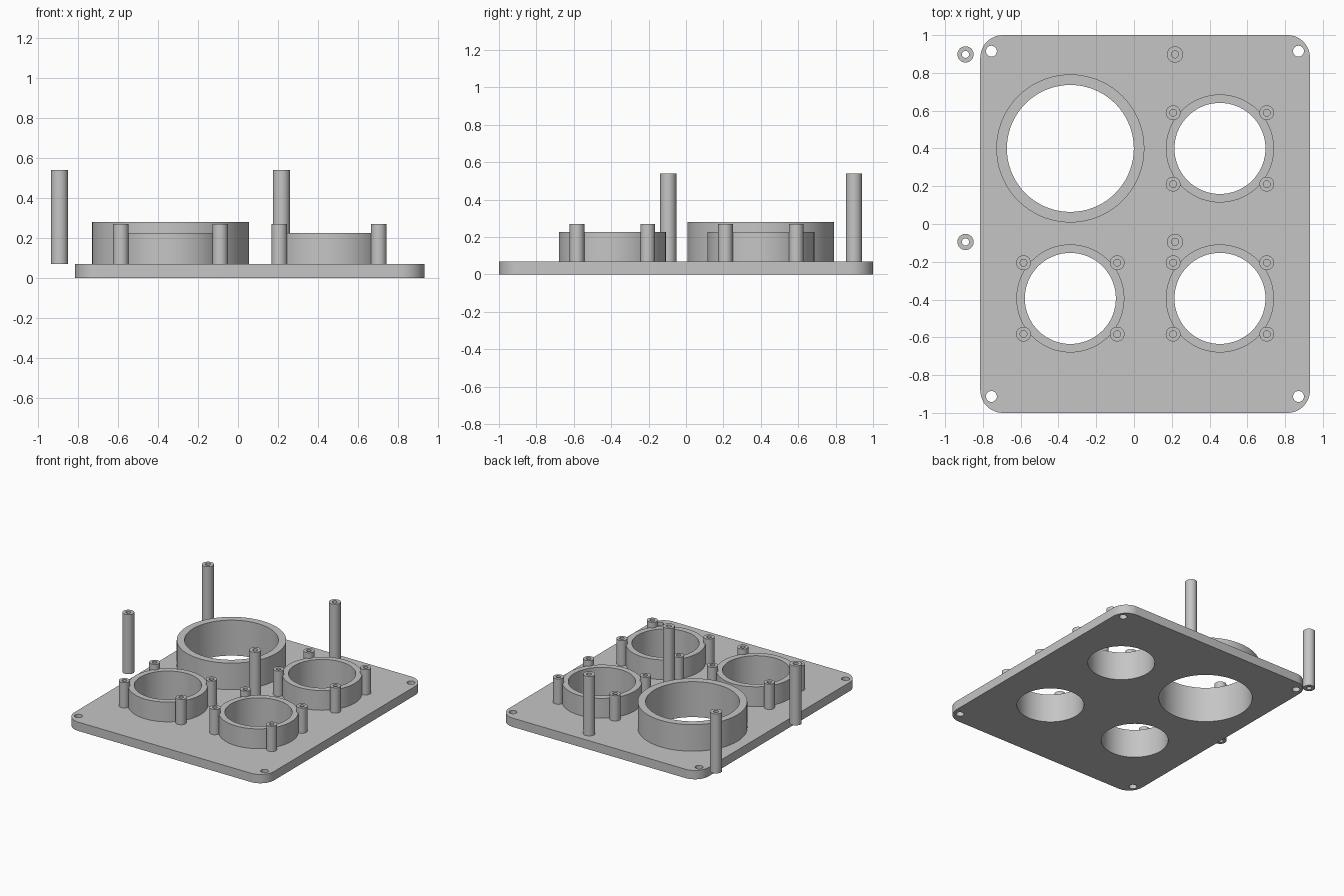
import bpy, bmesh, math
from mathutils import Vector

cube = bpy.data.objects.get("Cube")
if cube:
    bpy.data.objects.remove(cube, do_unlink=True)

# One plain grey plastic
grey = bpy.data.materials.new("grey_plastic")
grey.use_nodes = True
colour = (0.56, 0.56, 0.56, 1)
grey.diffuse_color = colour
grey.node_tree.nodes["Principled BSDF"].inputs["Base Color"].default_value = colour

PLATE_TOP = 0.07
parts = []


def circle(x, y, r, n):
    return [(x + r * math.cos(math.tau * i / n), y + r * math.sin(math.tau * i / n))
            for i in range(n)]


def rounded_rect(x0, x1, y0, y1, r, n=12):
    corners = [(x1 - r, y1 - r), (x0 + r, y1 - r), (x0 + r, y0 + r), (x1 - r, y0 + r)]
    points = []
    for quarter, (cx, cy) in enumerate(corners):
        for i in range(n + 1):
            a = (quarter + i / n) * math.pi / 2
            points.append((cx + r * math.cos(a), cy + r * math.sin(a)))
    return points


def extruded(name, loops, z0, z1):
    """Extrude an outline with holes; a plain ring gets clean quads."""
    bm = bmesh.new()
    edges = []
    for loop in loops:
        verts = [bm.verts.new((x, y, z0)) for x, y in loop]
        edges += [bm.edges.new((v, verts[i - 1])) for i, v in enumerate(verts)]
    if len(loops) == 2:
        bmesh.ops.bridge_loops(bm, edges=edges)
    else:
        bmesh.ops.triangle_fill(bm, edges=edges, use_beauty=True, normal=Vector((0, 0, 1)))
    extrusion = bmesh.ops.extrude_face_region(bm, geom=bm.faces[:])
    top = [g for g in extrusion["geom"] if isinstance(g, bmesh.types.BMVert)]
    bmesh.ops.translate(bm, verts=top, vec=(0, 0, z1 - z0))
    bmesh.ops.recalc_face_normals(bm, faces=bm.faces[:])
    mesh = bpy.data.meshes.new(name)
    bm.to_mesh(mesh)
    bm.free()
    mesh.materials.append(grey)
    obj = bpy.data.objects.new(name, mesh)
    bpy.context.collection.objects.link(obj)
    parts.append(obj)


def tube(name, x, y, outer, inner, top, n):
    extruded(name, [circle(x, y, outer, n), circle(x, y, inner, n)], PLATE_TOP, top)


# Ring positions: name, x, y, outer radius, inner radius, top
rings = [
    ("large_ring", -0.337, 0.4, 0.392, 0.336, 0.28),
    ("back_ring", 0.455, 0.4, 0.286, 0.241, 0.226),
    ("front_right_ring", -0.337, -0.394, 0.286, 0.241, 0.226),
    ("front_left_ring", 0.455, -0.394, 0.286, 0.241, 0.226),
]

# Base plate with ring openings and corner screw holes
holes = [circle(x, y, inner, 72) for _, x, y, _, inner, _ in rings]
holes += [circle(x, y, 0.029, 24) for x in (-0.755, 0.871) for y in (-0.913, 0.915)]
extruded("base_plate", [rounded_rect(-0.814, 0.932, -1, 1, 0.12)] + holes, 0, PLATE_TOP)

# Rings, with four short screw posts around each small one
for name, x, y, outer, inner, top in rings:
    tube(name, x, y, outer, inner, top, 72)
    if name != "large_ring":
        for sx in (-1, 1):
            for sy in (-1, 1):
                tube(name + "_post", x + sx * 0.248, y + sy * 0.189, 0.039, 0.018, 0.27, 32)

# Tall standoffs, two of them beside the plate
for x in (-0.892, 0.217):
    for y in (-0.095, 0.898):
        tube("tall_standoff", x, y, 0.043, 0.019, 0.54, 32)

# Smooth the round walls, keep the rims sharp
bpy.ops.object.select_all(action="DESELECT")
for obj in parts:
    obj.select_set(True)
bpy.context.view_layer.objects.active = parts[0]
bpy.ops.object.shade_smooth_by_angle(angle=math.radians(30))
